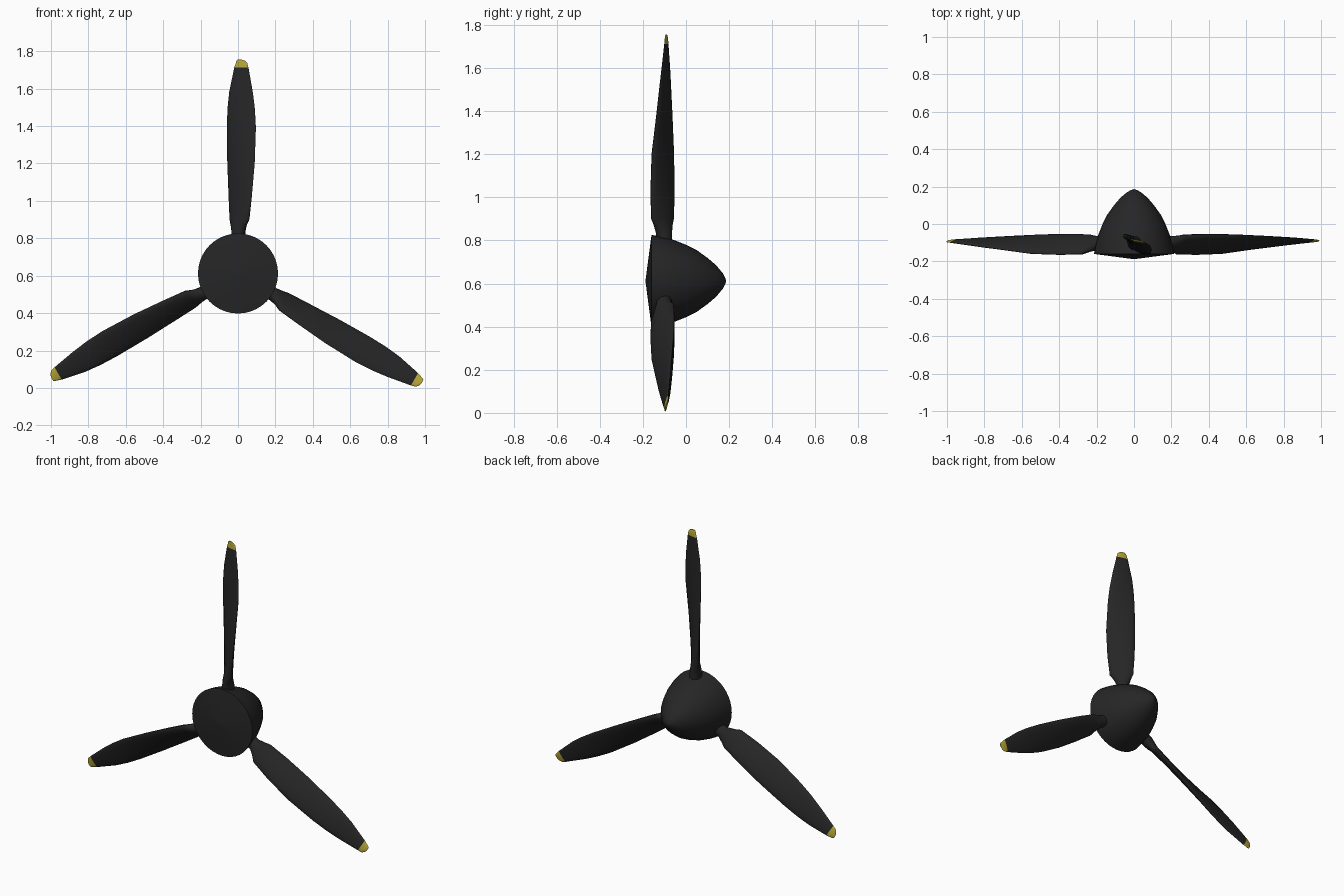
import bpy, bmesh, math
from mathutils import Matrix, Vector

if "Cube" in bpy.data.objects:
    bpy.data.objects.remove(bpy.data.objects["Cube"])

HUB_Z = 0.612


def material(name, rgb):
    m = bpy.data.materials.new(name)
    m.diffuse_color = (*rgb, 1)
    m.use_nodes = True
    m.node_tree.nodes["Principled BSDF"].inputs["Base Color"].default_value = m.diffuse_color
    return m


black = material("matte_black", (0.019, 0.019, 0.019))
yellow = material("tip_yellow", (0.48, 0.39, 0.04))


def finish(bm, name, mats, angle):
    bmesh.ops.recalc_face_normals(bm, faces=bm.faces)
    me = bpy.data.meshes.new(name)
    bm.to_mesh(me)
    bm.free()
    ob = bpy.data.objects.new(name, me)
    bpy.context.collection.objects.link(ob)
    for m in mats:
        me.materials.append(m)
    bpy.ops.object.select_all(action='DESELECT')
    ob.select_set(True)
    bpy.context.view_layer.objects.active = ob
    bpy.ops.object.shade_smooth_by_angle(angle=math.radians(angle))
    return ob


def loft(bm, rings):
    """Skin a list of closed vertex rings and cap both ends."""
    n = len(rings[0])
    loops = [[bm.verts.new(p) for p in r] for r in rings]
    for a, b in zip(loops, loops[1:]):
        for i in range(n):
            bm.faces.new((a[i], a[(i + 1) % n], b[(i + 1) % n], b[i]))
    bm.faces.new(loops[0])
    bm.faces.new(loops[-1])


# Spinner: (y, radius) profile with a shallow conical back plate
profile = [(-0.188, 0.002), (-0.160, 0.214), (-0.110, 0.205), (-0.055, 0.190),
           (0.0, 0.168), (0.05, 0.143), (0.10, 0.107), (0.14, 0.073),
           (0.17, 0.037), (0.182, 0.015), (0.186, 0.002)]
SIDES = 40
bm = bmesh.new()
loft(bm, [[Vector((r * math.cos(2 * math.pi * i / SIDES), y,
                   HUB_Z + r * math.sin(2 * math.pi * i / SIDES)))
           for i in range(SIDES)] for y, r in profile])
finish(bm, "spinner", [black], 40)

# Blade stations: radius, centre x, centre y, half chord, half thickness, twist
stations = [(0.10, 0.002, -0.102, 0.037, 0.037, 45),
            (0.22, 0.002, -0.102, 0.038, 0.036, 45),
            (0.26, 0.004, -0.106, 0.055, 0.030, 45),
            (0.29, 0.008, -0.109, 0.072, 0.023, 45),
            (0.42, 0.012, -0.109, 0.083, 0.020, 41),
            (0.59, 0.016, -0.1075, 0.089, 0.018, 34.5),
            (0.78, 0.018, -0.100, 0.085, 0.014, 24),
            (0.88, 0.017, -0.097, 0.078, 0.012, 20),
            (0.97, 0.016, -0.094, 0.066, 0.010, 17),
            (1.10, 0.018, -0.091, 0.039, 0.006, 12),
            (1.125, 0.019, -0.091, 0.031, 0.005, 11),
            (1.138, 0.014, -0.091, 0.022, 0.004, 10),
            (1.143, 0.009, -0.091, 0.012, 0.003, 10)]
TIP_START = 1.10
N = 16


def section(r, cx, cy, c, t, twist):
    rot = Matrix.Rotation(math.radians(-twist), 3, 'Z')
    return [Vector((cx, cy, r)) + rot @ Vector((c * math.cos(2 * math.pi * i / N),
                                                t * math.sin(2 * math.pi * i / N), 0))
            for i in range(N)]


# Three blades, spun about the y axis, with yellow tips
for k, name in enumerate(("blade_top", "blade_right", "blade_left")):
    bm = bmesh.new()
    loft(bm, [section(*s) for s in stations])
    for f in bm.faces:
        f.material_index = int(f.calc_center_median().z > TIP_START)
    bm.transform(Matrix.Translation((0, 0, HUB_Z)) @
                 Matrix.Rotation(math.radians(120 * k), 4, 'Y'))
    finish(bm, name, [black, yellow], 40)
